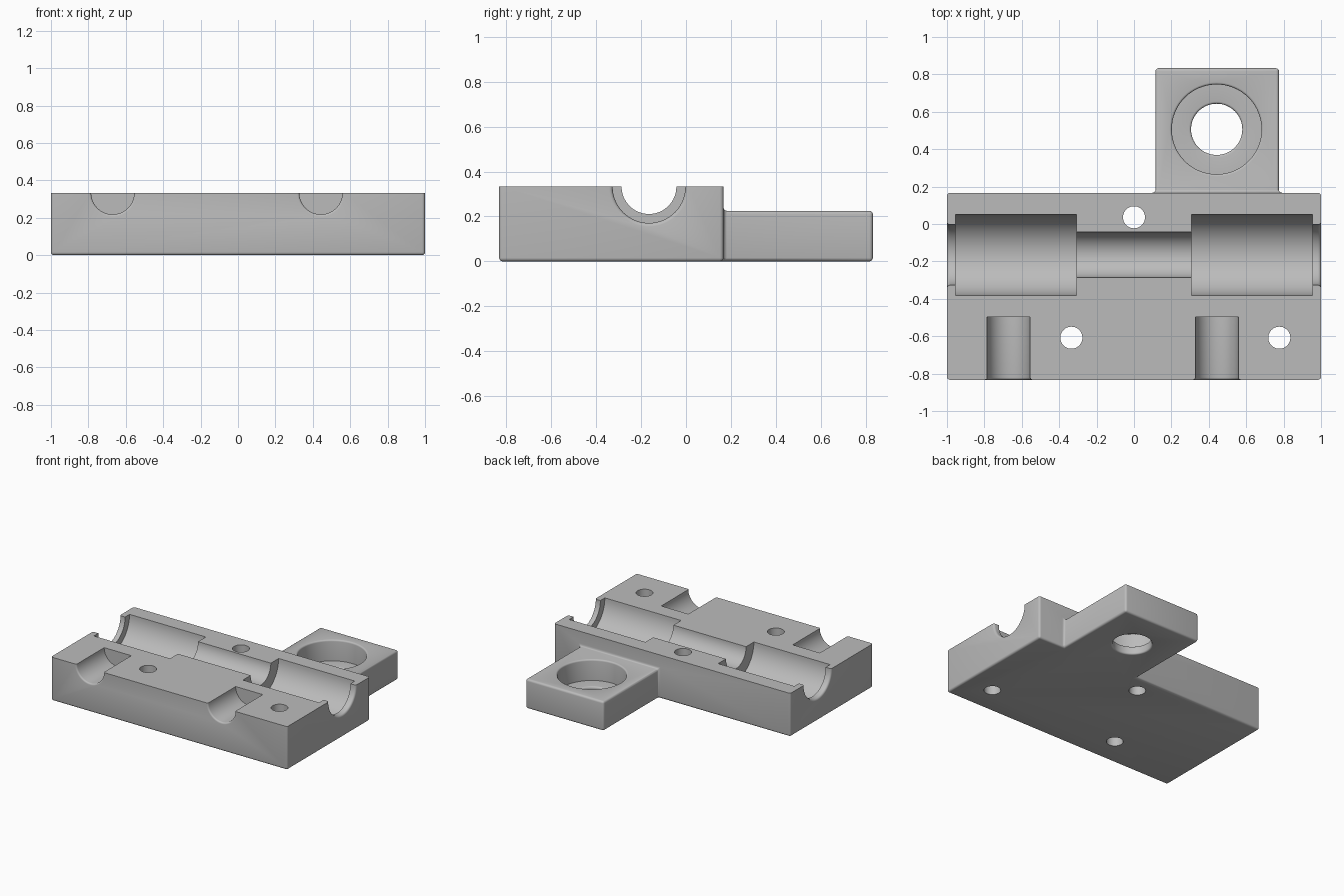
import bpy, bmesh, math
from mathutils import Matrix, Vector

if "Cube" in bpy.data.objects:
    bpy.data.objects.remove(bpy.data.objects["Cube"], do_unlink=True)

TOP, TAB_TOP = 0.333, 0.225
FRONT, REAR, BACK = -0.833, 0.167, 0.833
ROUND = 0.016

grey = bpy.data.materials.new("plain grey")
grey.use_nodes = True
colour = (0.5, 0.5, 0.5, 1)
grey.diffuse_color = colour
grey.node_tree.nodes["Principled BSDF"].inputs["Base Color"].default_value = colour


def add_object(name, bm):
    mesh = bpy.data.meshes.new(name)
    bm.to_mesh(mesh)
    bm.free()
    mesh.materials.append(grey)
    obj = bpy.data.objects.new(name, mesh)
    bpy.context.collection.objects.link(obj)
    return obj


def box(name, lo, hi):
    lo, hi = Vector(lo), Vector(hi)
    bm = bmesh.new()
    bmesh.ops.create_cube(bm, size=1, matrix=Matrix.Translation((lo + hi) / 2)
                          @ Matrix.Diagonal((*(hi - lo), 1)))
    return add_object(name, bm)


def apply_boolean(target, tool, operation):
    bpy.context.view_layer.objects.active = target
    mod = target.modifiers.new("boolean", "BOOLEAN")
    mod.operation, mod.solver, mod.object = operation, "EXACT", tool
    bpy.ops.object.modifier_apply(modifier=mod.name)
    bpy.data.objects.remove(tool, do_unlink=True)


def turned_cutter(name, profile, axis, origin, sides=64):
    """Solid of revolution from (radius, distance) pairs along an axis."""
    bm = bmesh.new()
    rings = []
    for r, d in profile:
        rings.append([bm.verts.new((r * math.cos(a), r * math.sin(a), d))
                      for a in (2 * math.pi * i / sides for i in range(sides))])
    for low, high in zip(rings, rings[1:]):
        for i in range(sides):
            j = (i + 1) % sides
            bm.faces.new((low[i], low[j], high[j], high[i]))
    bm.faces.new(rings[0][::-1])
    bm.faces.new(rings[-1])
    turn = Vector((0, 0, 1)).rotation_difference(Vector(axis)).to_matrix().to_4x4()
    bm.transform(Matrix.Translation(origin) @ turn)
    obj = add_object(name, bm)
    obj.hide_render = True
    return obj


def flare(radius, edge, size=ROUND, direction=1):
    """Rounded mouth that widens toward an edge and continues past it."""
    pts = []
    for k in range(5):
        a = math.pi / 2 * k / 4
        pts.append((radius + size * (1 - math.cos(a)),
                    edge - direction * size * (1 - math.sin(a))))
    return pts + [(radius + size, edge + direction * 0.1)]


# Main block with the bracket tab joined behind it
body = box("bearing_block", (-1, FRONT, 0), (1, REAR, TOP))
tab = box("bracket_tab", (0.115, REAR - 0.1, 0), (0.775, BACK, TAB_TOP))
apply_boolean(body, tab, "UNION")

# Round every edge except the flat upper rim of the block
bm = bmesh.new()
bm.from_mesh(body.data)
bmesh.ops.remove_doubles(bm, verts=bm.verts, dist=0.0005)
bmesh.ops.dissolve_limit(bm, angle_limit=0.02, verts=bm.verts, edges=bm.edges)
edges = [e for e in bm.edges if min(v.co.z for v in e.verts) < TOP - 0.01]
bmesh.ops.bevel(bm, geom=edges, offset=ROUND, segments=4, profile=0.5,
                affect="EDGES", clamp_overlap=True)
bm.to_mesh(body.data)
bm.free()

# Stepped half-bore running lengthwise
lip, seat, rod = 0.162, 0.216, 0.122
half = [(rod, 0.308), (seat, 0.308), (seat, 0.954), (lip, 0.954)] + flare(lip, 1.0)
bore = [(r, -d) for r, d in reversed(half)] + half
cutters = [turned_cutter("stepped_bore", bore, (1, 0, 0), (0, -0.165, TOP))]

# Two half-round slots open to the front
for x in (-0.67, 0.443):
    slot = [(0.115, 0.497)] + flare(0.115, -FRONT, 0.012)
    cutters.append(turned_cutter("front_slot", slot, (0, -1, 0), (x, 0, TOP)))

# Three screw holes
for x, y in ((0, 0.036), (-0.335, -0.608), (0.777, -0.608)):
    cutters.append(turned_cutter("screw_hole", [(0.059, -0.1), (0.059, 0.5)],
                                 (0, 0, 1), (x, y, 0), 40))

# Counterbored hole in the tab, with softened mouths
FLOOR = 0.065
hole = list(reversed(flare(0.137, 0, 0.012, -1)))
hole += flare(0.137, FLOOR, 0.012)[:-1]
hole += [(0.24, FLOOR)] + flare(0.24, TAB_TOP, 0.012)
cutters.append(turned_cutter("counterbore", hole, (0, 0, 1), (0.442, 0.506, 0)))

for cutter in cutters:
    apply_boolean(body, cutter, "DIFFERENCE")

# One shared material, smooth curved walls, crisp rims
while len(body.data.materials) > 1:
    body.data.materials.pop()
for poly in body.data.polygons:
    poly.material_index = 0
bpy.ops.object.select_all(action="DESELECT")
body.select_set(True)
bpy.context.view_layer.objects.active = body
bpy.ops.object.shade_smooth_by_angle(angle=math.radians(32))
